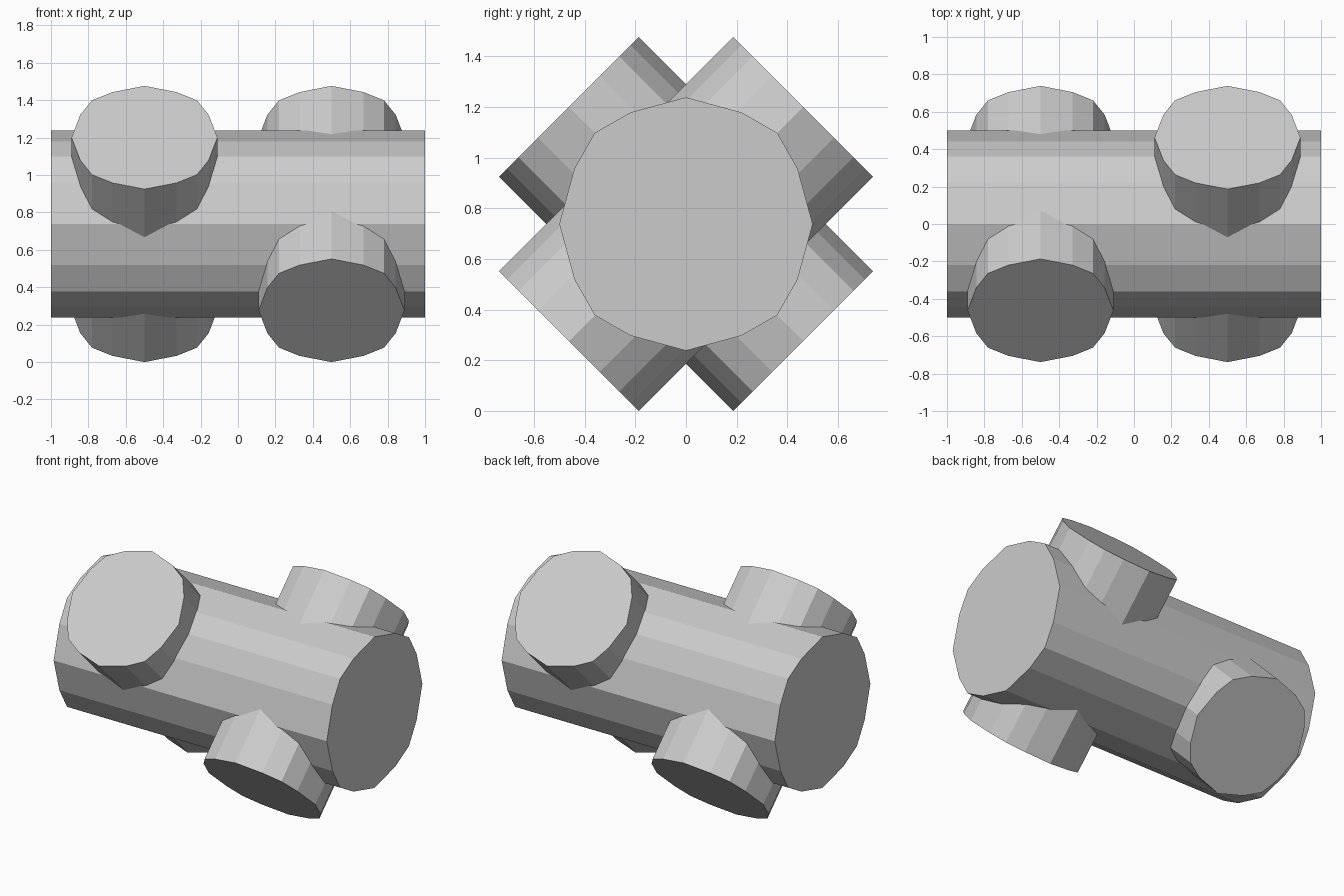
import bpy, bmesh
from math import radians

if "Cube" in bpy.data.objects:
    bpy.data.objects.remove(bpy.data.objects["Cube"])

CENTRE_Z = 0.738

# one quarter of the slightly irregular 16-sided section, for radius 0.5
QUARTER = [(0.5, 0.0), (0.44, 0.22), (0.36, 0.36), (0.22, 0.44)]


def rod(name, radius, half_length, location, rotation):
    """Capped prism along its local z axis."""
    k = radius / 0.5
    ring = []
    pts = QUARTER
    for _ in range(4):
        ring += pts
        pts = [(-y, x) for x, y in pts]
    bm = bmesh.new()
    base = bm.faces.new([bm.verts.new((x * k, y * k, -half_length)) for x, y in ring])
    ext = bmesh.ops.extrude_face_region(bm, geom=[base], use_keep_orig=True)
    top = [v for v in ext["geom"] if isinstance(v, bmesh.types.BMVert)]
    bmesh.ops.translate(bm, verts=top, vec=(0, 0, 2 * half_length))
    bmesh.ops.recalc_face_normals(bm, faces=bm.faces)
    mesh = bpy.data.meshes.new(name)
    bm.to_mesh(mesh)
    bm.free()
    ob = bpy.data.objects.new(name, mesh)
    ob.location = location
    ob.rotation_euler = rotation
    bpy.context.collection.objects.link(ob)
    return ob


# main barrel along x
rod("barrel", 0.5, 1.0, (0, 0, CENTRE_Z), (0, radians(90), 0))

# two cross pegs through the barrel, on opposite diagonals
for side, name in ((-1, "left_cross_peg"), (1, "right_cross_peg")):
    rod(name, 0.39, 0.654, (side * 0.5, 0, CENTRE_Z), (radians(-45 * side), 0, 0))
